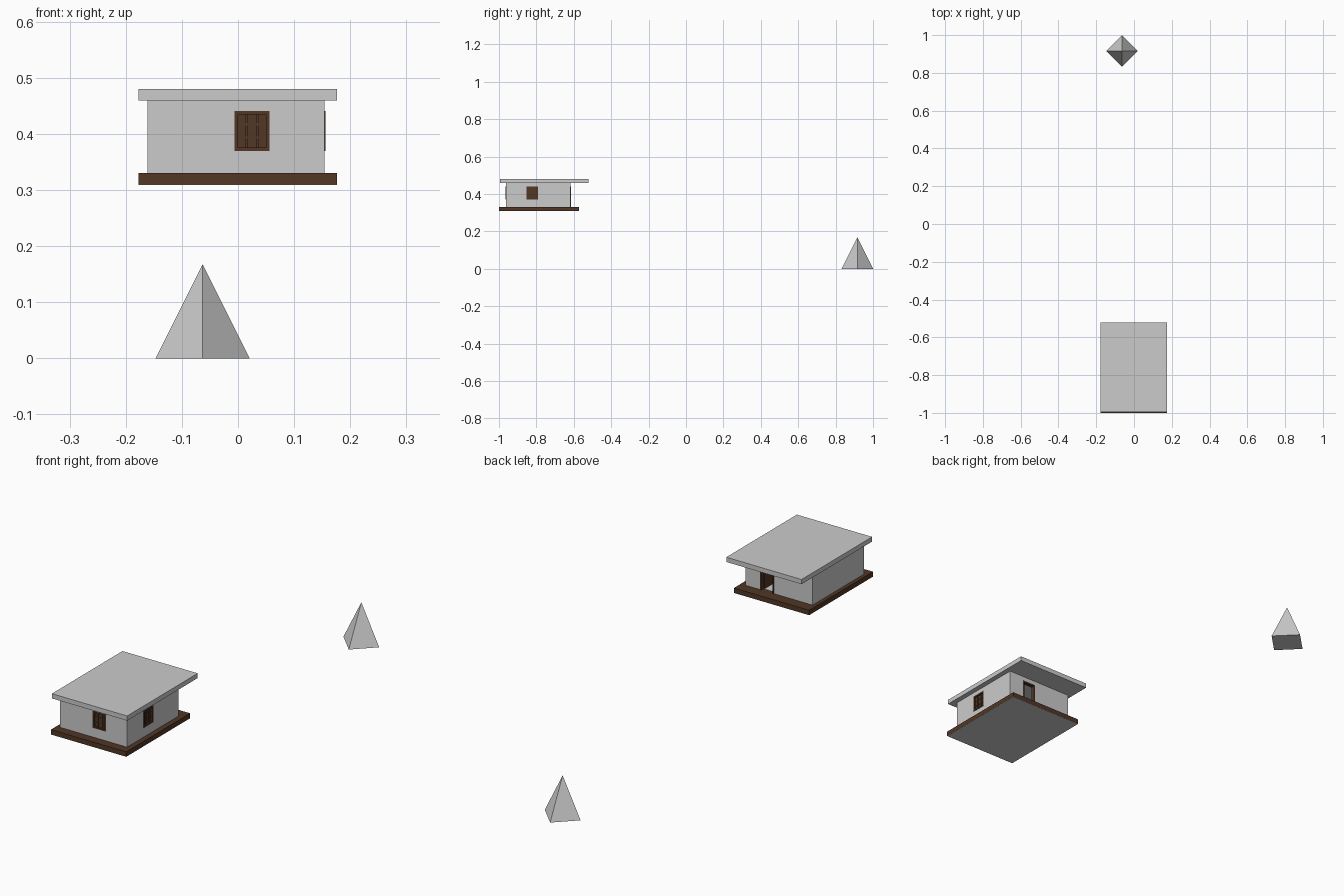
import bpy, bmesh, math

if "Cube" in bpy.data.objects:
    bpy.data.objects.remove(bpy.data.objects["Cube"])


def material(name, rgb):
    m = bpy.data.materials.new(name)
    m.diffuse_color = (*rgb, 1)
    m.use_nodes = True
    m.node_tree.nodes["Principled BSDF"].inputs["Base Color"].default_value = m.diffuse_color
    return m


GREY = material("pale grey", (0.6, 0.6, 0.6))
BROWN = material("dark brown", (0.083, 0.038, 0.019))


def box(name, x, y, z, mat):
    """Box from (min, max) ranges on each axis."""
    bm = bmesh.new()
    bmesh.ops.create_cube(bm, size=1)
    for v in bm.verts:
        v.co = [r[0] + (c + 0.5) * (r[1] - r[0]) for c, r in zip(v.co, (x, y, z))]
    me = bpy.data.meshes.new(name)
    bm.to_mesh(me)
    bm.free()
    me.materials.append(mat)
    ob = bpy.data.objects.new(name, me)
    bpy.context.collection.objects.link(ob)
    return ob


def wall(name, axis, along, across, hole=None):
    """Wall running along x or y, built around an optional (u0, u1, z0, z1) opening."""
    def part(u, z, tag):
        if u[1] - u[0] > 1e-6 and z[1] - z[0] > 1e-6:
            x, y = (u, across) if axis == "x" else (across, u)
            box(name + tag, x, y, z, GREY)
    if not hole:
        return part(along, (Z0, Z1), "")
    u0, u1, h0, h1 = hole
    part((along[0], u0), (Z0, Z1), "_start")
    part((u1, along[1]), (Z0, Z1), "_end")
    part((u0, u1), (Z0, h0), "_sill")
    part((u0, u1), (h1, Z1), "_lintel")


def fitting(name, axis, hole, across, bars=0, sill=True):
    """Frame lining an opening, with optional panel and lattice bars."""
    u0, u1, z0, z1 = hole
    t = 0.006

    def part(tag, u, z, d=across):
        x, y = (u, d) if axis == "x" else (d, u)
        box(name + tag, x, y, z, BROWN)
    part("_jamb_a", (u0, u0 + t), (z0, z1))
    part("_jamb_b", (u1 - t, u1), (z0, z1))
    part("_head", (u0 + t, u1 - t), (z1 - t, z1))
    if sill:
        part("_sill_rail", (u0 + t, u1 - t), (z0, z0 + t))
    if bars:
        mid = (across[0] + across[1]) / 2
        part("_panel", (u0 + t, u1 - t), (z0 + t, z1 - t), (mid - 0.002, mid + 0.002))
        for i in range(1, bars + 1):
            c = u0 + (u1 - u0) * i / (bars + 1)
            part(f"_bar_{i}", (c - 0.002, c + 0.002), (z0 + t, z1 - t), (mid - 0.005, mid + 0.005))
            h = z0 + (z1 - z0) * i / (bars + 1)
            part(f"_rail_{i}", (u0 + t, u1 - t), (h - 0.002, h + 0.002), (mid - 0.004, mid + 0.004))


Z0, Z1, T = 0.33, 0.46, 0.013
XL, XR, YF, YB = -0.161, 0.154, -0.963, -0.618

# Plinth, with pale underside and floor
box("plinth", (-0.177, 0.176), (-1.0, -0.572), (0.31, Z0), BROWN)
box("plinth_underside", (-0.177, 0.176), (-1.0, -0.572), (0.309, 0.31), GREY)
box("floor", (XL + T, XR - T), (YF + T, YB - T), (Z0, Z0 + 0.001), GREY)

# Walls
front_hole = (-0.006, 0.056, 0.37, 0.441)
side_hole = (-0.853, -0.79, 0.37, 0.441)
door_hole = (0.02, 0.085, Z0, 0.441)
wall("left_wall", "y", (YF, YB), (XL, XL + T))
wall("right_wall", "y", (YF + T, YB - T), (XR - T, XR), side_hole)
wall("front_wall", "x", (XL + T, XR), (YF, YF + T), front_hole)
wall("back_wall", "x", (XL + T, XR), (YB - T, YB), door_hole)

# Windows and doorway
fitting("front_window", "x", front_hole, (YF - 0.002, YF + T + 0.002), bars=2)
fitting("side_window", "y", side_hole, (XR - T - 0.002, XR + 0.002), bars=2)
fitting("doorway", "x", door_hole, (YB - T - 0.002, YB + 0.002), sill=False)

# Door leaf standing open inward
box("door_leaf", (0.074, 0.079), (YB - T - 0.053, YB - T), (Z0 + 0.001, 0.435), BROWN)

# Flat roof slab
box("roof", (-0.177, 0.176), (-0.994, -0.521), (Z1, 0.48), GREY)

# Separate four-sided pyramid, corners on the axes
bpy.ops.mesh.primitive_cone_add(vertices=4, radius1=0.084, radius2=0, depth=0.168,
                                location=(-0.063, 0.916, 0.084))
pyramid = bpy.context.object
pyramid.name = "pyramid"
pyramid.data.materials.append(GREY)
